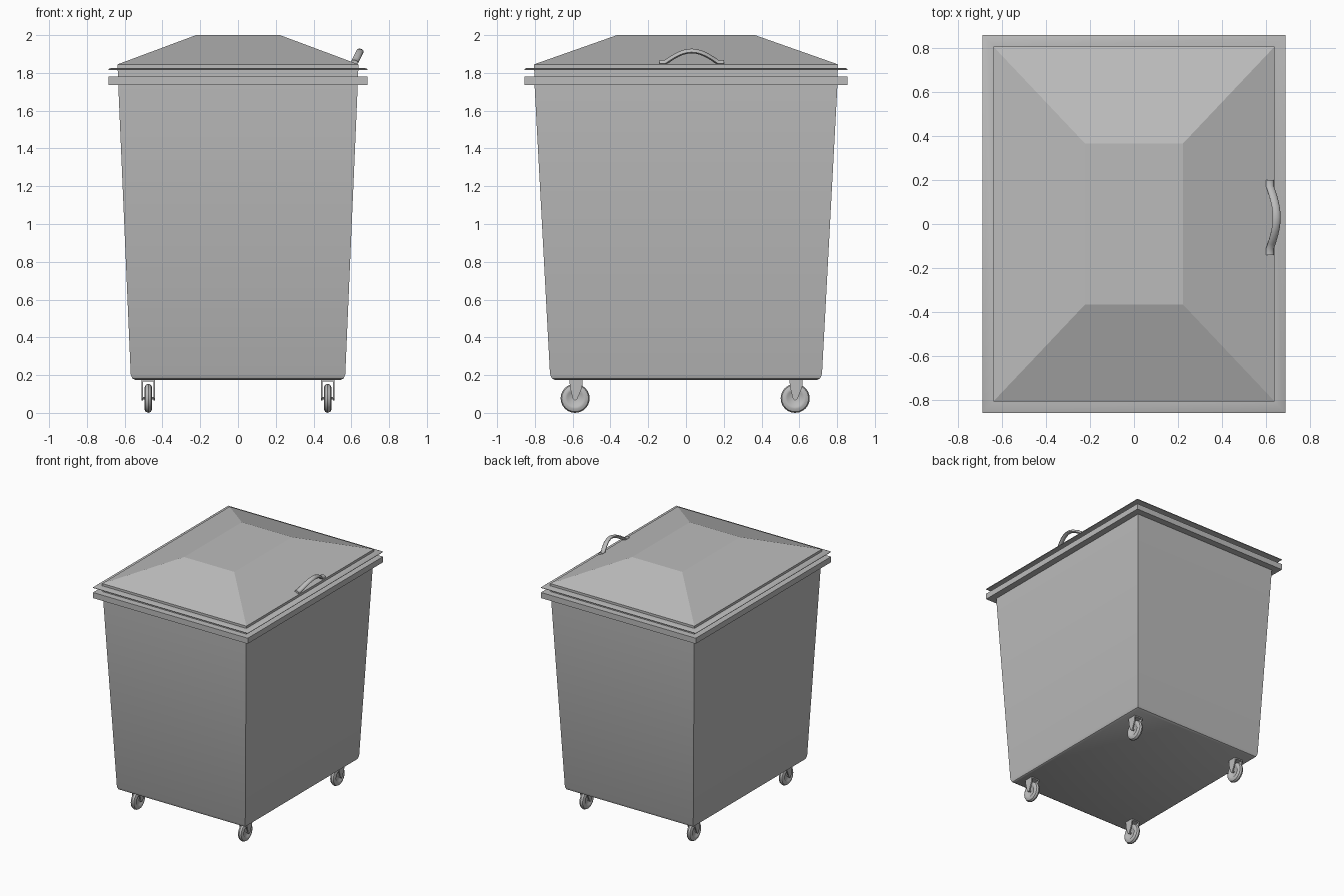
import bpy, bmesh, math
from mathutils import Vector

cube = bpy.data.objects.get("Cube")
if cube:
    bpy.data.objects.remove(cube)

grey = bpy.data.materials.new("galvanised grey")
grey.use_nodes = True
COLOUR = (0.5, 0.5, 0.5, 1)
grey.diffuse_color = COLOUR
grey.node_tree.nodes["Principled BSDF"].inputs["Base Color"].default_value = COLOUR


def finish(bm, name, angle=None):
    """Turn a bmesh into a named grey object."""
    bmesh.ops.recalc_face_normals(bm, faces=bm.faces)
    mesh = bpy.data.meshes.new(name)
    bm.to_mesh(mesh)
    bm.free()
    mesh.materials.append(grey)
    obj = bpy.data.objects.new(name, mesh)
    bpy.context.collection.objects.link(obj)
    if angle:
        bpy.ops.object.select_all(action='DESELECT')
        obj.select_set(True)
        bpy.context.view_layer.objects.active = obj
        bpy.ops.object.shade_smooth_by_angle(angle=math.radians(angle))
    return obj


def bridge(bm, a, b):
    for i in range(len(a)):
        j = (i + 1) % len(a)
        bm.faces.new((a[i], a[j], b[j], b[i]))


def loft(name, levels, closed=False, angle=None):
    """Stack rectangles of (half x, half y, z); closed makes a ring."""
    bm = bmesh.new()
    rings = [[bm.verts.new((sx * hx, sy * hy, z))
              for sx, sy in ((-1, -1), (1, -1), (1, 1), (-1, 1))] for hx, hy, z in levels]
    for a, b in zip(rings, rings[1:]):
        bridge(bm, a, b)
    if closed:
        bridge(bm, rings[-1], rings[0])
    else:
        bm.faces.new(rings[0])
        bm.faces.new(rings[-1])
    return finish(bm, name, angle)


# Tapered bin body with a rounded bottom edge
loft("bin_body", [(0.545, 0.695, 0.175), (0.56, 0.71, 0.183), (0.568, 0.72, 0.205),
                  (0.635, 0.803, 1.76), (0.635, 0.803, 1.815)], angle=35)

# Projecting rim around the mouth
loft("body_rim", [(0.63, 0.8, 1.735), (0.685, 0.855, 1.735),
                  (0.685, 0.855, 1.78), (0.63, 0.8, 1.78)], closed=True)

# Lid with thin flange and hipped top
loft("lid_flange", [(0.63, 0.8, 1.814), (0.685, 0.855, 1.816), (0.686, 0.856, 1.82),
                    (0.675, 0.845, 1.825), (0.63, 0.8, 1.827)], angle=50)
loft("lid_top", [(0.638, 0.805, 1.81), (0.638, 0.805, 1.845), (0.222, 0.365, 2.0)])

# Arched lid handle, leaning outward, with flat feet
bm = bmesh.new()
centre_y, half_span, lean = 0.03, 0.14, 0.5
path = [(-0.17, 0), (-half_span, 0)]
steps = 12
for i in range(1, steps):
    t = -1 + 2 * i / steps
    path.append((half_span * t, 0.06 * math.cos(t * math.pi / 2)))
path += [(half_span, 0), (0.17, 0)]
rings = []
for i, (y, h) in enumerate(path):
    before, after = path[max(i - 1, 0)], path[min(i + 1, len(path) - 1)]
    tangent = Vector((0, after[0] - before[0], after[1] - before[1])).normalized()
    normal = Vector((0, -tangent.z, tangent.y))
    ring = []
    for k in range(10):
        a = k * math.tau / 10
        p = normal * (0.011 * math.sin(a)) + Vector((0.018 * math.cos(a), 0, 0))
        z = h + p.z
        ring.append(bm.verts.new((0.617 + p.x + lean * z, centre_y + y + p.y, 1.856 + z - 0.35 * p.x)))
    rings.append(ring)
for a, b in zip(rings, rings[1:]):
    bridge(bm, a, b)
bm.faces.new(rings[0])
bm.faces.new(rings[-1])
finish(bm, "lid_handle", 45)


def caster_wheel(name, x, y, z):
    """Rounded tyre with a slightly dished hub, turned about the x axis."""
    profile = [(-0.012, 0.0), (-0.013, 0.036), (-0.02, 0.044), (-0.021, 0.056), (-0.014, 0.071),
               (0, 0.077)]
    profile += [(-u, r) for u, r in reversed(profile[:-1])]
    bm = bmesh.new()
    verts = [bm.verts.new((x + u, y, z + r)) for u, r in profile]
    edges = [bm.edges.new(pair) for pair in zip(verts, verts[1:])]
    bmesh.ops.spin(bm, geom=verts + edges, cent=(x, y, z), axis=(1, 0, 0),
                   angle=math.tau, steps=24)
    bmesh.ops.remove_doubles(bm, verts=bm.verts, dist=0.0005)
    finish(bm, name, 40)


def prism(bm, outline, x0, x1):
    """Extrude a (y, z) outline from x0 to x1."""
    a, b = [[bm.verts.new((x, y, z)) for y, z in outline] for x in (x0, x1)]
    bridge(bm, a, b)
    bm.faces.new(a)
    bm.faces.new(b)


def caster_fork(name, x, y):
    """Top plate, two tapering cheeks and an axle pin."""
    bm = bmesh.new()
    top = y + 0.005
    prism(bm, [(top - 0.035, 0.166), (top + 0.035, 0.166),
               (top + 0.035, 0.178), (top - 0.035, 0.178)], x - 0.036, x + 0.036)
    cheek = [(top - 0.035, 0.172), (top - 0.032, 0.135), (y - 0.012, 0.075), (y, 0.065),
             (y + 0.012, 0.075), (top + 0.032, 0.135), (top + 0.035, 0.172)]
    for side in (-1, 1):
        prism(bm, cheek, x + side * 0.027, x + side * 0.036)
    pin = [(y + 0.007 * math.cos(k * math.tau / 8), 0.077 + 0.007 * math.sin(k * math.tau / 8))
           for k in range(8)]
    prism(bm, pin, x - 0.034, x + 0.034)
    finish(bm, name)


# Four casters
for end, y in (("front", -0.587), ("back", 0.578)):
    for side, x in (("right", -0.475), ("left", 0.475)):
        caster_wheel(f"{end}_{side}_wheel", x, y, 0.077)
        caster_fork(f"{end}_{side}_fork", x, y)
